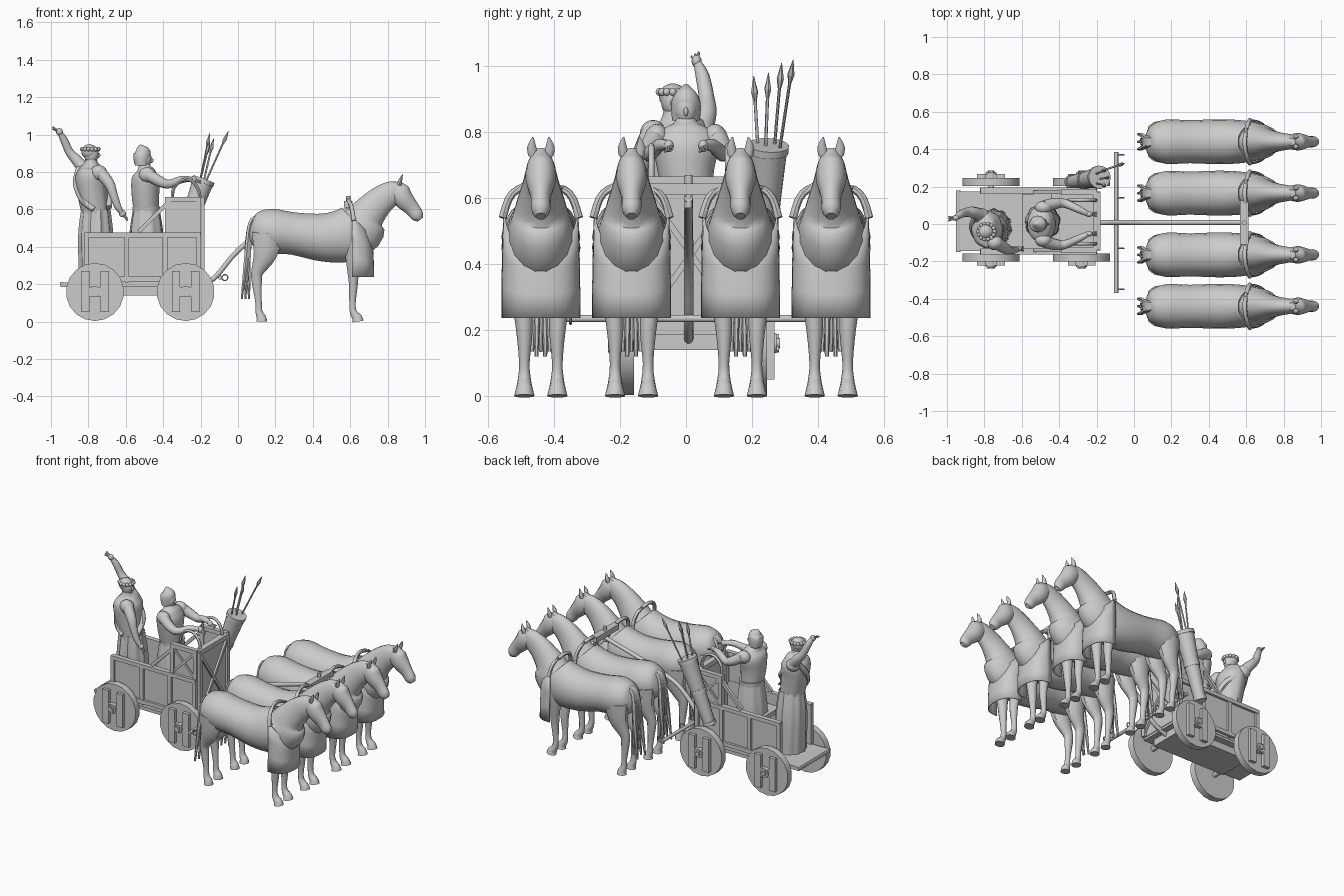
import bpy, bmesh, math
from mathutils import Vector, Matrix


def add(name, bm, smooth=True):
    bmesh.ops.recalc_face_normals(bm, faces=bm.faces)
    me = bpy.data.meshes.new(name)
    bm.to_mesh(me)
    bm.free()
    ob = bpy.data.objects.new(name, me)
    bpy.context.collection.objects.link(ob)
    if smooth:
        bpy.ops.object.select_all(action='DESELECT')
        ob.select_set(True)
        bpy.context.view_layer.objects.active = ob
        bpy.ops.object.shade_smooth_by_angle(angle=math.radians(45))
    return ob


def tube(name, pts, segs=14, sub=4, ripple=0, waves=9):
    """Loft through (x, y, z, radius across, radius other way), smoothed by a spline."""
    pts = [Vector(p if len(p) == 5 else (*p, p[3])) for p in pts]
    rows = []
    for i in range(len(pts) - 1):
        a, b, c, d = pts[max(i - 1, 0)], pts[i], pts[i + 1], pts[min(i + 2, len(pts) - 1)]
        for k in range(sub):
            t = k / sub
            rows.append(0.5 * (2 * b + (c - a) * t + (2 * a - 5 * b + 4 * c - d) * t * t
                               + (3 * b - a - 3 * c + d) * t ** 3))
    rows.append(pts[-1])
    bm = bmesh.new()
    rings = []
    for i, r in enumerate(rows):
        tan = (rows[min(i + 1, len(rows) - 1)] - rows[max(i - 1, 0)]).to_3d().normalized()
        ref = Vector((0, 1, 0)) if abs(tan.y) < 0.9 else Vector((1, 0, 0))
        side = (ref - tan * ref.dot(tan)).normalized()
        up = tan.cross(side)
        ring = []
        for j in range(segs):
            a = 2 * math.pi * j / segs
            f = 1 + ripple * math.cos(waves * a)
            ring.append(bm.verts.new(r.to_3d() + (side * math.cos(a) * r[3] + up * math.sin(a) * r[4]) * f))
        rings.append(ring)
    for p, q in zip(rings, rings[1:]):
        for j in range(segs):
            bm.faces.new((p[j], p[(j + 1) % segs], q[(j + 1) % segs], q[j]))
    bm.faces.new(rings[0])
    bm.faces.new(rings[-1])
    return add(name, bm)


def box(name, x0, x1, y0, y1, z0, z1):
    bm = bmesh.new()
    m = Matrix.Translation(((x0 + x1) / 2, (y0 + y1) / 2, (z0 + z1) / 2)) @ Matrix.Diagonal((x1 - x0, y1 - y0, z1 - z0, 1))
    bmesh.ops.create_cube(bm, size=1, matrix=m)
    return add(name, bm, False)


def beam(name, a, b, w, d=None):
    a, b = Vector(a), Vector(b)
    bm = bmesh.new()
    m = Matrix.Translation((a + b) / 2) @ (b - a).to_track_quat('Z', 'Y').to_matrix().to_4x4()
    bmesh.ops.create_cube(bm, size=1, matrix=m @ Matrix.Diagonal((w, d or w, (b - a).length, 1)))
    return add(name, bm, False)


def rod(name, a, b, r0, r1=None, segs=12):
    a, b = Vector(a), Vector(b)
    bm = bmesh.new()
    m = Matrix.Translation((a + b) / 2) @ (b - a).to_track_quat('Z', 'Y').to_matrix().to_4x4()
    bmesh.ops.create_cone(bm, cap_ends=True, segments=segs, radius1=r0, radius2=r0 if r1 is None else r1,
                          depth=(b - a).length, matrix=m)
    return add(name, bm)


def ball(name, c, s):
    bm = bmesh.new()
    bmesh.ops.create_uvsphere(bm, u_segments=16, v_segments=10, radius=1,
                              matrix=Matrix.Translation(c) @ Matrix.Diagonal((*s, 1)))
    return add(name, bm)


# Horse, built once at y = 0
horse = [
    tube("horse_body", [(.065, 0, .5, .03, .04), (.09, 0, .495, .085, .09), (.17, 0, .485, .118, .12), (.3, 0, .47, .115, .115),
                        (.45, 0, .45, .12, .13), (.57, 0, .46, .115, .145), (.655, 0, .505, .1, .14), (.687, 0, .565, .08, .1),
                        (.755, 0, .64, .055, .08), (.825, 0, .69, .042, .065), (.865, 0, .715, .03, .04)], 18),
    tube("horse_head", [(.84, 0, .745, .02, .025), (.855, 0, .70, .042, .06), (.885, 0, .655, .046, .055),
                        (.93, 0, .605, .031, .042), (.96, 0, .565, .029, .035), (.975, 0, .545, .015, .018)]),
    tube("chest_strap", [(.62, .116, .54, .012), (.605, .085, .615, .012), (.592, 0, .648, .012),
                         (.605, -.085, .615, .012), (.62, -.116, .54, .012)], 8)]
for s in (-1, 1):
    horse.append(tube("front_leg", [(.62, s * .065, .43, .045, .06), (.615, s * .058, .3, .032, .036), (.617, s * .05, .2, .025, .025),
                      (.612, s * .05, .1, .016, .018), (.617, s * .05, .05, .02, .02), (.637, s * .05, .02, .026, .028),
                      (.642, s * .05, 0, .031, .032)], 10, 3))
    horse.append(tube("hind_leg", [(.16, s * .065, .47, .05, .09), (.145, s * .062, .36, .044, .066), (.105, s * .054, .27, .028, .036),
                      (.1, s * .052, .22, .022, .029), (.11, s * .05, .1, .016, .018), (.113, s * .05, .05, .019, .02),
                      (.125, s * .05, .02, .026, .027), (.127, s * .05, 0, .03, .03)], 10, 3))
    horse.append(tube("ear", [(.862, s * .024, .73, .014, .012), (.868, s * .028, .755, .014, .01), (.88, s * .024, .785, .002, .002)], 8, 2))
for i in range(7):
    y = (i - 3) * .011
    horse.append(tube("tail_strand", [(.1, y * .4, .56, .012), (.065, y * .6, .52, .014), (.045 + .012 * (i % 2), y, .35, .013),
                      (.02 + .02 * (i % 3), y * 1.2, .12 + .015 * (i % 2), .006)], 6, 3))

# Chest cloth wrapped round the front of the horse
bm = bmesh.new()
cols = []
for i in range(17):
    a = (i / 8 - 1) * math.pi / 2
    top = .455 + .1 * (i / 8 - 1) ** 2
    c, s = math.cos(a), math.sin(a)
    cols.append([bm.verts.new((.61 + .118 * c ** .75 * (1 - .1 * k * k), math.copysign(abs(s) ** .8, s) * .12 * (1 - .05 * k * k),
                               .237 + (top - .237) * k)) for k in (0, .33, .66, 1)])
for p, q in zip(cols, cols[1:]):
    for k in range(3):
        bm.faces.new((p[k], q[k], q[k + 1], p[k + 1]))
cloth = add("chest_cloth", bm)
cloth.modifiers.new("thickness", 'SOLIDIFY').thickness = .006
horse.append(cloth)

# Four horses abreast
for y in (-.165, .165, .44):
    for o in horse:
        c = o.copy()
        c.location.y = y
        bpy.context.collection.objects.link(c)
for o in horse:
    o.location.y = -.44

# Draught pole, yoke and swingletree
tube("pole", [(-.25, .008, .17, .014), (-.13, .008, .23, .014), (0, .008, .38, .014), (.15, .008, .47, .014), (.6, .008, .6, .013)], 10)
box("yoke", .568, .612, -.11, .125, .61, .645)
rod("yoke_pin", (.59, .008, .57), (.59, .008, .67), .012)
rod("swingletree", (-.095, -.37, .235), (-.095, .385, .235), .011)
for y in (-.35, -.13, .14, .37):
    bm = bmesh.new()
    bmesh.ops.create_circle(bm, segments=12, radius=.016)
    ring = [v.co.copy() for v in bm.verts]
    bm.free()
    tube("trace_ring", [(-.07 + v.x, y, .235 + v.y, .004) for v in ring + ring[:1]], 6, 1)

# Wagon bed and side walls
box("floor", -.95, -.2, -.145, .175, .185, .21)
box("under_frame", -.78, -.24, -.1, .13, .14, .187)
rod("tail_bar", (-.94, -.15, .2), (-.94, .18, .2), .013)
for y, s in ((-.14, -1), (.17, 1)):
    box("side_panel", -.82, -.21, y - .008, y + .008, .2, .46)
    o = y + s * .008
    box("top_rail", -.82, -.2, o - .016, o + .016, .45, .475)
    box("bottom_rail", -.82, -.2, o - .016, o + .016, .215, .24)
    for x in (-.81, -.595, -.39, -.21):
        box("side_post", x - .013, x + .013, o - .014, o + .014, .21, .465)
    # Raised front section with cross brace, strut and hand rail
    box("raised_panel", -.385, -.2, y - .006, y + .006, .47, .65)
    for x in (-.377, -.21):
        box("raised_post", x - .013, x + .013, y - .014, y + .014, .465, .665)
    box("raised_rail", -.39, -.197, y - .015, y + .015, .64, .667)
    for za, zb in ((.485, .64), (.64, .485)):
        beam("raised_brace", (-.37, y + s * .006, za), (-.215, y + s * .006, zb), .014)
    beam("strut", (-.53, y, .48), (-.38, y, .63), .02)
    tube("hand_rail", [(-.35, y * .75, .65, .009), (-.345, y * .75, .71, .009), (-.3, y * .75, .755, .009),
                       (-.245, y * .75, .75, .009), (-.21, y * .75, .7, .009), (-.205, y * .75, .65, .009)], 8)

# Front board
box("front_board", -.212, -.196, -.14, .17, .2, .655)
box("front_rail", -.22, -.18, -.14, .17, .635, .665)
for y in (-.13, .16):
    box("front_post", -.205, -.18, y - .013, y + .013, .2, .65)
for ya, yb in ((-.125, .155), (.155, -.125)):
    beam("front_brace", (-.192, ya, .23), (-.192, yb, .63), .018)
box("seat", -.6, -.44, -.13, .16, .37, .4)

# Wheels with battens, axles and hubs
for x in (-.765, -.28):
    rod("axle", (x, -.235, .16), (x, .285, .16), .016)
    for y, s in ((-.158, -1), (.203, 1)):
        rod("wheel", (x, y, .158), (x, y + s * .043, .158), .155, segs=18)
        e = sorted((y + s * .04, y + s * .065))
        for dx in (-.052, .052):
            box("wheel_batten", x + dx - .022, x + dx + .022, *e, .05, .27)
        box("wheel_crosspiece", x - .04, x + .04, *e, .135, .185)
        rod("hub", (x, y, .16), (x, y + s * .072, .16), .03)
        beam("linchpin", (x - .02, y + s * .075, .185), (x + .02, y + s * .075, .135), .008)

# Spear case and spears
tube("spear_case", [(-.33, .225, .35, .034), (-.32, .226, .38, .037), (-.24, .24, .6, .048), (-.185, .25, .755, .058)], 16, 2)
for p, r in (((-.33, .225, .36), .04), ((-.255, .237, .56), .05), ((-.187, .25, .75), .062)):
    d = Vector((.15, .025, .4)).normalized() * .011
    rod("case_band", Vector(p) - d, Vector(p) + d, r, segs=16)
for dx, dy, tip in ((-.01, -.03, (-.15, .205, .97)), (.01, -.01, (-.13, .25, .98)), (-.01, .015, (-.15, .29, 1.01)), (.015, .03, (-.05, .325, 1.02))):
    a, t = Vector((-.2 + dx, .25 + dy, .72)), Vector(tip)
    d = (t - a).normalized()
    rod("spear_shaft", a, t - d * .05, .005, segs=8)
    rod("spear_socket", t - d * .085, t - d * .05, .004, .011, 6)
    rod("spear_point", t - d * .05, t, .011, .001, 6)


def hand(p, d):
    """Palm with fingers pointing along d."""
    p, d = Vector(p), Vector(d).normalized()
    ball("palm", p, (.019, .015, .019))
    for k in (-1, 0, 1):
        rod("finger", p, p + d * .042 + Vector((0, k * .011, k * .006)), .007, .004, 6)


# Driver
tube("driver_skirt", [(-.49, .01, .21, .1, .095), (-.49, .01, .45, .092, .09), (-.49, .01, .6, .075, .07)], 36, 4, .04)
tube("driver_torso", [(-.49, .01, .57, .07, .065), (-.495, 0, .68, .085, .075), (-.495, 0, .76, .1, .075), (-.495, 0, .8, .085, .055),
                      (-.5, 0, .83, .035, .033), (-.5, 0, .87, .03, .03)], 18)
tube("driver_belt", [(-.49, .01, .585, .078, .073), (-.49, .01, .615, .08, .075)], 18, 1)
ball("driver_head", (-.502, 0, .868), (.04, .036, .05))
ball("driver_nose", (-.462, 0, .862), (.01, .007, .014))
tube("helmet", [(-.515, 0, .835, .042, .036), (-.515, 0, .875, .045, .045), (-.512, 0, .905, .04, .044), (-.52, 0, .93, .02, .024),
                (-.525, 0, .945, .005, .005)], 16)
for s in (-1, 1):
    ball("driver_shoulder", (-.485, s * .088, .785), (.045, .035, .04))
    tube("driver_arm", [(-.48, s * .093, .785, .034), (-.42, s * .11, .75, .03), (-.37, s * .11, .735, .024), (-.3, s * .08, .76, .02),
                        (-.25, s * .055, .76, .014)], 10)
    hand((-.24, s * .052, .758), (1, 0, -.3))

# Standing passenger with raised arm
tube("robe", [(-.75, -.02, .21, .1, .095), (-.76, -.02, .45, .095, .092), (-.76, -.025, .6, .078, .076)], 40, 4, .05, 11)
tube("passenger_torso", [(-.76, -.025, .57, .075, .072), (-.78, -.03, .7, .09, .08), (-.785, -.03, .78, .1, .082), (-.785, -.03, .825, .08, .055),
                         (-.785, -.038, .855, .033, .033), (-.785, -.04, .89, .03, .03)], 28, 4, .02, 8)
tube("robe_sash", [(-.85, .04, .82, .016), (-.78, .05, .77, .02), (-.7, .0, .69, .02), (-.69, -.07, .61, .016)], 8)
tube("robe_sash_back", [(-.85, .04, .82, .016), (-.865, -.02, .74, .018), (-.83, -.08, .65, .018), (-.77, -.105, .6, .016)], 8)
ball("passenger_head", (-.785, -.04, .895), (.04, .036, .05))
ball("passenger_nose", (-.746, -.04, .888), (.01, .007, .013))
ball("hair", (-.795, -.04, .908), (.043, .042, .04))
for i in range(14):
    a = i * math.pi / 7
    ball("wreath_leaf", (-.79 + .044 * math.cos(a), -.04 + .042 * math.sin(a), .922), (.011, .011, .012))
ball("passenger_shoulder", (-.82, .045, .805), (.045, .042, .04))
tube("raised_arm", [(-.81, .045, .8, .036), (-.86, .062, .86, .031), (-.9, .062, .905, .024), (-.93, .05, .97, .021), (-.952, .035, 1.01, .013)], 10)
hand((-.955, .032, 1.015), (-.9, -.1, .5))
ball("passenger_shoulder", (-.745, -.1, .795), (.045, .04, .042))
tube("lowered_arm", [(-.74, -.1, .8, .036), (-.69, -.13, .74, .03), (-.668, -.14, .685, .024), (-.645, -.14, .62, .02), (-.622, -.135, .582, .013)], 10)
hand((-.618, -.133, .577), (.5, 0, -.6))
